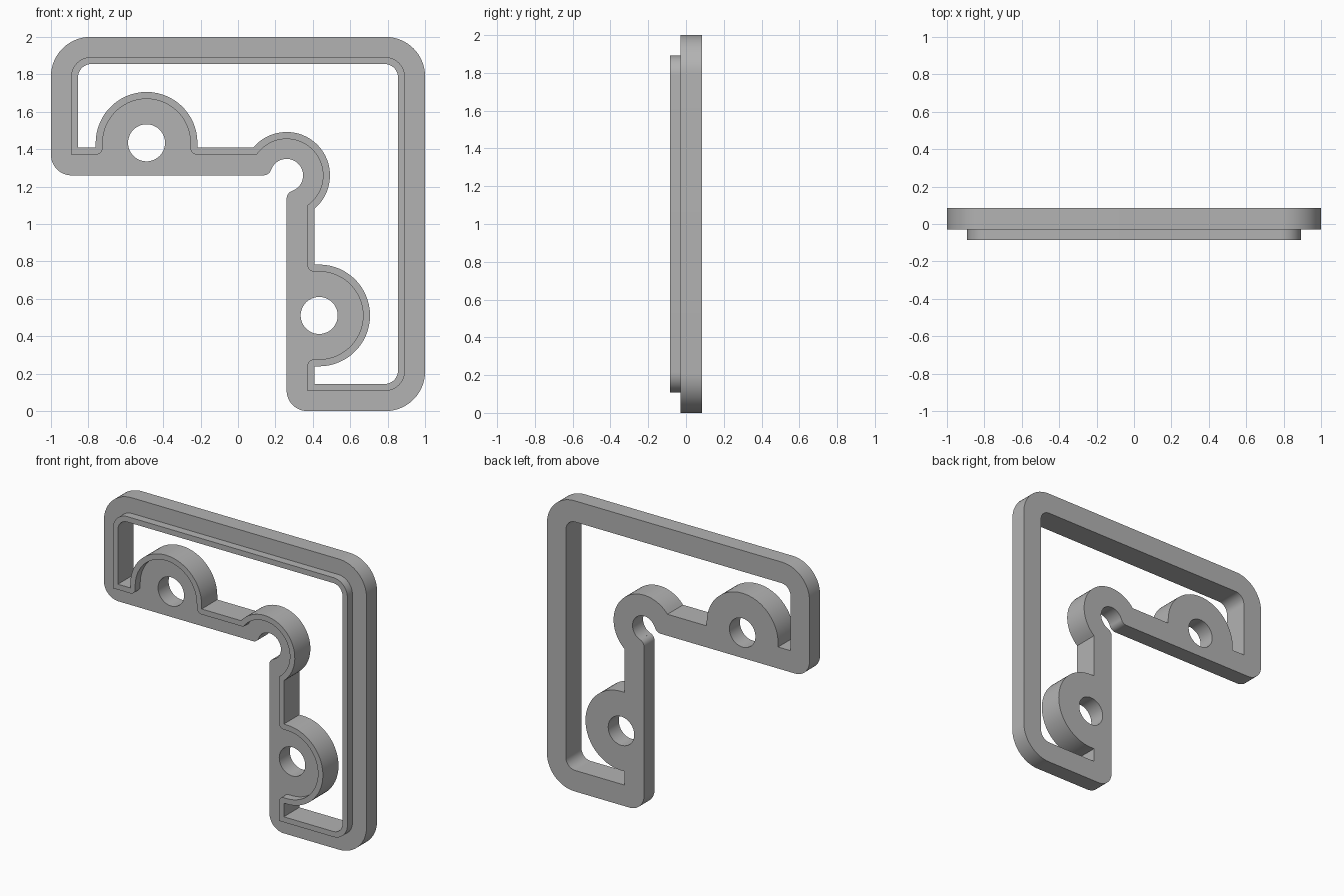
import bpy
import bmesh
from math import asin, cos, degrees, radians, sin

if "Cube" in bpy.data.objects:
    bpy.data.objects.remove(bpy.data.objects["Cube"], do_unlink=True)

KNEE = (0.26, 1.26)      # inner corner of the L shape, on its mirror diagonal
BOSS = (-0.489, 1.434)   # screw boss on the upper leg
BOSS_R = 0.272
FLOOR = 1.408            # lower edge of the opening in the upper leg
BACK, STEP, FRONT = 0.085, -0.03, -0.085

grey = bpy.data.materials.new("plain_grey")
grey.use_nodes = True
colour = (0.45, 0.45, 0.45, 1)
grey.diffuse_color = colour
grey.node_tree.nodes["Principled BSDF"].inputs["Base Color"].default_value = colour


def arc(centre, r, start, end):
    n = max(6, round(abs(end - start) / 6))
    angles = [radians(start + (end - start) * i / n) for i in range(n + 1)]
    return [(centre[0] + r * cos(a), centre[1] + r * sin(a)) for a in angles]


def mirror(p):
    return (p[1] - 1, p[0] + 1)


def whole(half):
    """Drop repeated points, then reflect the half outline over the diagonal."""
    pts = [half[0]]
    for p in half[1:]:
        if abs(p[0] - pts[-1][0]) + abs(p[1] - pts[-1][1]) > 1e-5:
            pts.append(p)
    return pts + [mirror(p) for p in pts[-2:0:-1]]


def outer_outline():
    f = 0.0447           # fillet leading into the knee notch
    turn = degrees(asin(f / (0.088 + f)))
    return whole(
        arc((0.79, 1.79), 0.21, 45, 90)
        + arc((-0.79, 1.79), 0.21, 90, 180)
        + arc((-0.89, 1.37), 0.11, 180, 270)
        + arc((0.135, 1.26 + f), f, 270, 360 - turn)
        + arc(KNEE, 0.088, 180 - turn, 45))


def opening_outline(d):
    """Outline of the opening, grown by d into the frame."""
    r = 0.232 - d
    left, right = BOSS[0] - BOSS_R, BOSS[0] + BOSS_R
    meet = 180 - degrees(asin((FLOOR - d - KNEE[1]) / r))
    return whole(
        arc((0.785, 1.785), 0.07 + d, 45, 90)
        + arc((-0.785, 1.785), 0.07 + d, 90, 180)
        + [(-0.855 - d, FLOOR - d)]
        + arc((left, FLOOR), d, 270, 360)
        + arc(BOSS, BOSS_R - d, 180, 0)
        + arc((right, FLOOR), d, 180, 270)
        + arc(KNEE, r, meet, 45))


def plate(name, loops, y0, y1):
    """Fill the outlines, leaving holes, and extrude from y0 to y1."""
    bm = bmesh.new()
    edges = []
    for loop in loops:
        vs = [bm.verts.new((x, y0, z)) for x, z in loop]
        edges += [bm.edges.new((v, vs[i - 1])) for i, v in enumerate(vs)]
    bmesh.ops.triangle_fill(bm, edges=edges, use_beauty=True)
    ext = bmesh.ops.extrude_face_region(bm, geom=bm.faces[:], use_keep_orig=True)
    moved = [g for g in ext["geom"] if isinstance(g, bmesh.types.BMVert)]
    bmesh.ops.translate(bm, verts=moved, vec=(0, y1 - y0, 0))
    bmesh.ops.recalc_face_normals(bm, faces=bm.faces[:])
    mesh = bpy.data.meshes.new(name)
    bm.to_mesh(mesh)
    bm.free()
    mesh.materials.append(grey)
    ob = bpy.data.objects.new(name, mesh)
    bpy.context.collection.objects.link(ob)
    bpy.ops.object.select_all(action="DESELECT")
    ob.select_set(True)
    bpy.context.view_layer.objects.active = ob
    bpy.ops.object.shade_smooth_by_angle(angle=radians(30))


# Main frame with its opening and two screw holes
screw_holes = [arc(c, 0.099, 0, 354) for c in (BOSS, mirror(BOSS))]
plate("frame", [outer_outline(), opening_outline(0)] + screw_holes, STEP, BACK)

# Raised lip around the opening on the front
plate("front_lip", [opening_outline(0.0375), opening_outline(0)], FRONT, STEP)
